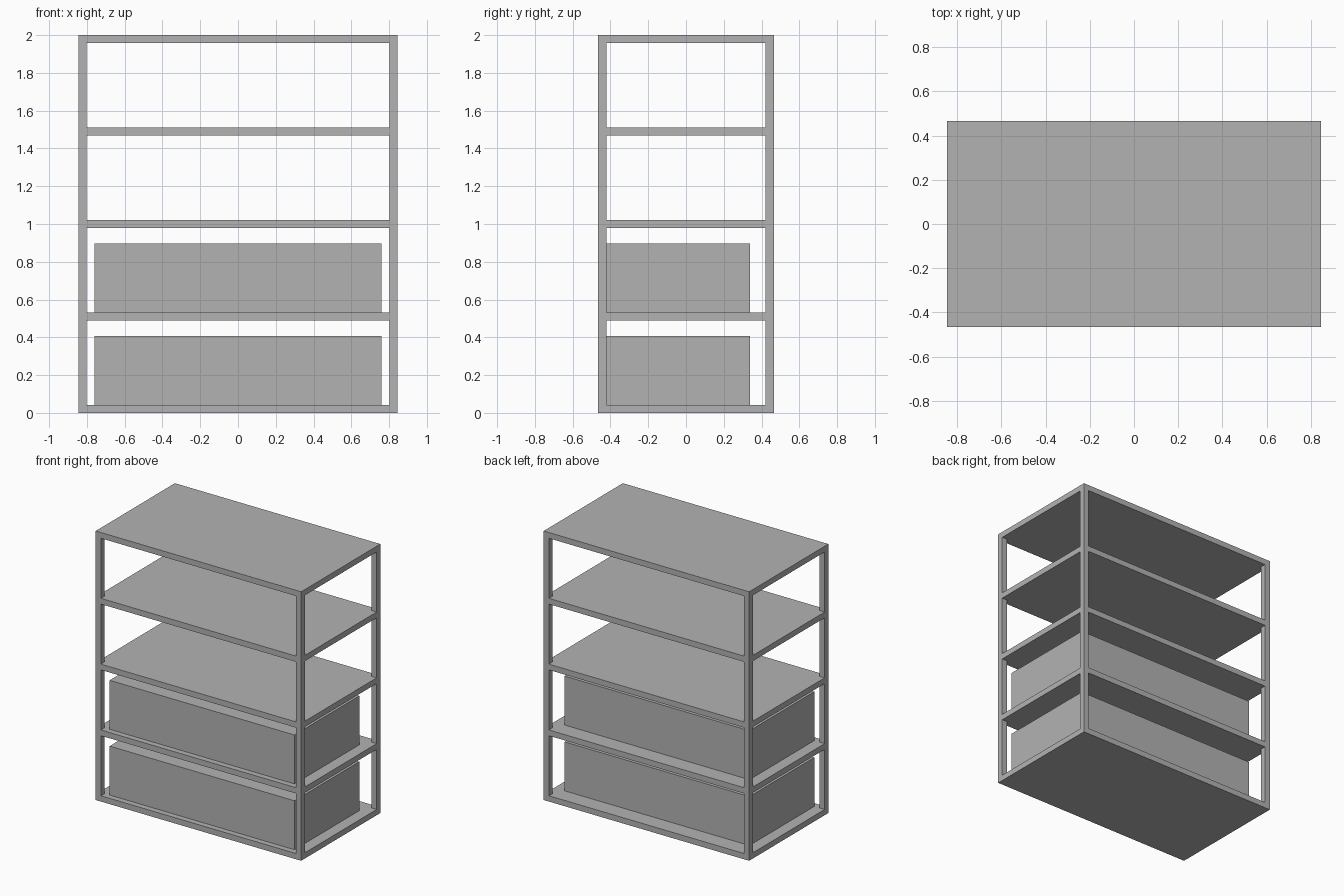
import bpy

cube = bpy.data.objects.get("Cube")
if cube:
    bpy.data.objects.remove(cube, do_unlink=True)

HALF_X, HALF_Y, HEIGHT = 0.845, 0.465, 2.0
BAR = 0.043
PITCH = (HEIGHT - BAR) / 4

# Single grey finish
grey = bpy.data.materials.new("plain_grey")
grey.use_nodes = True
colour = (0.45, 0.45, 0.45, 1)
grey.diffuse_color = colour
grey.node_tree.nodes["Principled BSDF"].inputs["Base Color"].default_value = colour


def box(name, low, high):
    """Box spanning two opposite corners."""
    centre = [(a + b) / 2 for a, b in zip(low, high)]
    bpy.ops.mesh.primitive_cube_add(size=1, location=centre)
    obj = bpy.context.object
    obj.name = name
    obj.scale = [b - a for a, b in zip(low, high)]
    bpy.ops.object.transform_apply(location=False, rotation=False, scale=True)
    obj.data.materials.append(grey)
    return obj


# Five evenly spaced shelves
for i in range(5):
    z = i * PITCH
    box(f"shelf_{i + 1}", (-HALF_X, -HALF_Y, z), (HALF_X, HALF_Y, z + BAR))

# Corner posts, split between shelves so that no faces overlap
for side, sx in (("left", 1), ("right", -1)):
    for end, sy in (("front", -1), ("back", 1)):
        x, y = sx * (HALF_X - BAR / 2), sy * (HALF_Y - BAR / 2)
        for i in range(4):
            z = i * PITCH
            box(f"{end}_{side}_post_{i + 1}",
                (x - BAR / 2, y - BAR / 2, z + BAR),
                (x + BAR / 2, y + BAR / 2, z + PITCH))

# Storage boxes on the two lowest shelves, set toward the front
for i, name in enumerate(("lower_box", "upper_box")):
    z = i * PITCH + BAR
    box(name, (-0.76, -0.422, z), (0.76, 0.34, z + 0.364))
